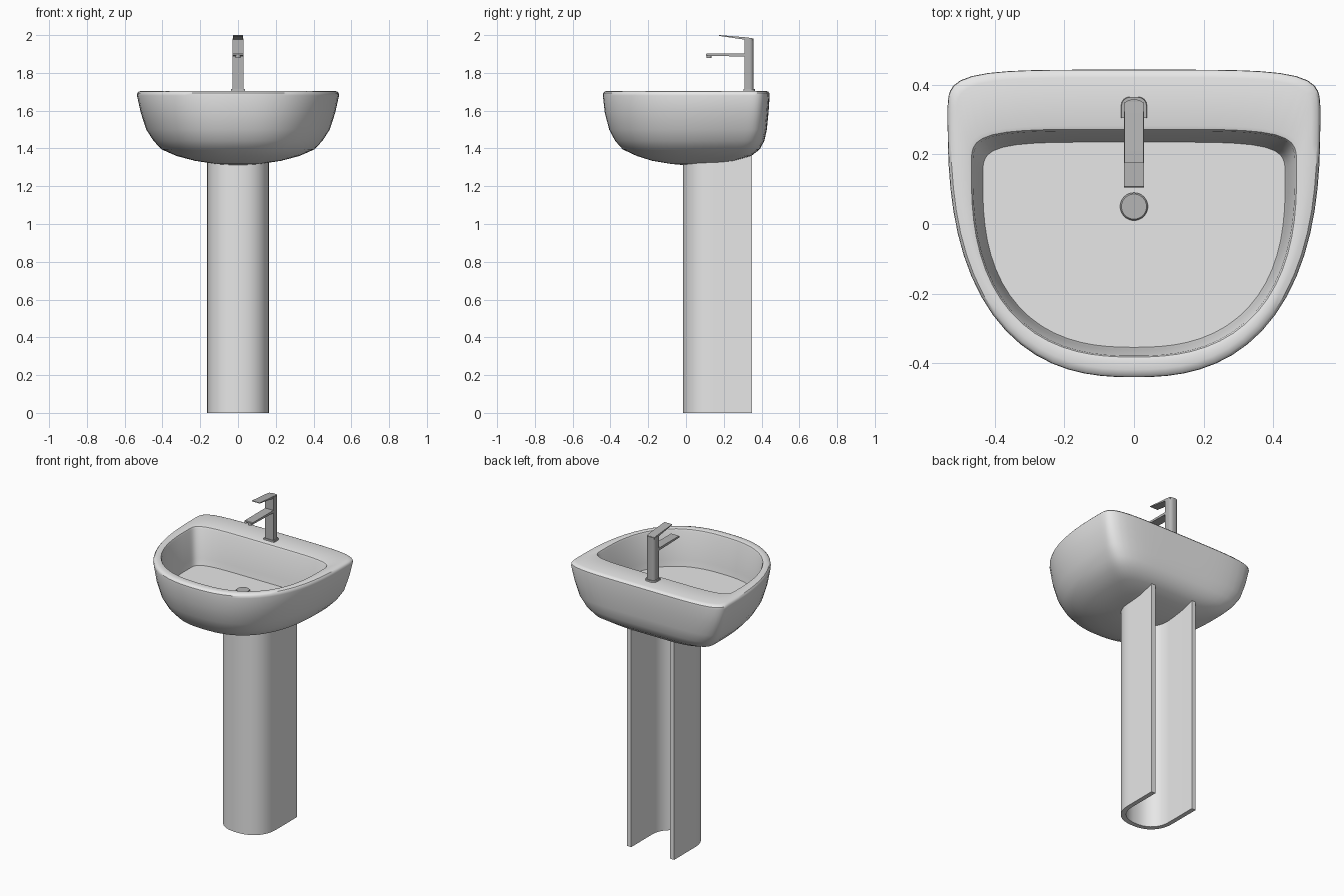
import bpy, bmesh, math

if "Cube" in bpy.data.objects:
    bpy.data.objects.remove(bpy.data.objects["Cube"])


def material(name, v):
    m = bpy.data.materials.new(name)
    m.diffuse_color = (v, v, v, 1)
    m.use_nodes = True
    m.node_tree.nodes["Principled BSDF"].inputs["Base Color"].default_value = m.diffuse_color
    return m


CERAMIC = material("white ceramic", 0.8)
METAL = material("brushed metal", 0.46)


def finish(name, bm, mat, angle=35):
    bmesh.ops.recalc_face_normals(bm, faces=bm.faces)
    me = bpy.data.meshes.new(name)
    bm.to_mesh(me)
    bm.free()
    ob = bpy.data.objects.new(name, me)
    bpy.context.collection.objects.link(ob)
    me.materials.append(mat)
    bpy.ops.object.select_all(action='DESELECT')
    ob.select_set(True)
    bpy.context.view_layer.objects.active = ob
    bpy.ops.object.shade_smooth_by_angle(angle=math.radians(angle))
    return ob


def loft(name, rings, mat, angle=35):
    """Skin a stack of equal-length rings and cap both ends."""
    bm = bmesh.new()
    vs = [[bm.verts.new(p) for p in r] for r in rings]
    n = len(vs[0])
    for a, b in zip(vs, vs[1:]):
        for i in range(n):
            j = (i + 1) % n
            bm.faces.new((a[i], a[j], b[j], b[i]))
    bm.faces.new(vs[0])
    bm.faces.new(vs[-1])
    return finish(name, bm, mat, angle)


def d_ring(z, w, cy, front, back, n_back=5, n=72):
    """D-shaped outline: soft front curve, squarer back corners."""
    pts = []
    for i in range(n):
        t = 2 * math.pi * i / n
        c, s = math.cos(t), math.sin(t)
        e, h = (n_back, back - cy) if s > 0 else (2.5, cy - front)
        r = (abs(c) ** e + abs(s) ** e) ** (-1 / e)
        pts.append((w * c * r, cy + h * s * r, z))
    return pts


# Basin: underside, outer wall, rounded rim, inner wall, floor
basin = [
    (1.311, 0.03, 0.03, 0.00, 0.06, 2.5),
    (1.318, 0.12, 0.06, -0.08, 0.15, 3),
    (1.335, 0.23, 0.12, -0.18, 0.26, 4),
    (1.36, 0.325, 0.19, -0.26, 0.345, 4.5),
    (1.395, 0.405, 0.24, -0.335, 0.39, 5),
    (1.44, 0.447, 0.26, -0.375, 0.415, 5),
    (1.50, 0.486, 0.28, -0.407, 0.428, 5),
    (1.59, 0.515, 0.29, -0.43, 0.437, 5),
    (1.68, 0.535, 0.30, -0.44, 0.443, 5),
    (1.693, 0.533, 0.30, -0.439, 0.442, 5),
    (1.701, 0.526, 0.295, -0.432, 0.435, 5),
    (1.705, 0.510, 0.285, -0.418, 0.42, 5),
    (1.705, 0.477, 0.16, -0.391, 0.282, 5),
    (1.702, 0.467, 0.15, -0.382, 0.272, 5),
    (1.692, 0.462, 0.15, -0.378, 0.267, 5),
    (1.52, 0.442, 0.13, -0.361, 0.243, 5),
    (1.48, 0.434, 0.12, -0.354, 0.235, 5),
]
loft("basin", [d_ring(*b) for b in basin], CERAMIC)


# Pedestal: U-shaped shell, open at the back
def u_path(w, front, cy=0.15, back=0.35, n=32):
    pts = [(w, back)]
    for i in range(n + 1):
        t = math.pi * i / n
        c, s = math.cos(t), math.sin(t)
        r = (abs(c) ** 2.3 + abs(s) ** 2.3) ** (-1 / 2.3)
        pts.append((w * c * r, cy - (cy - front) * s * r))
    return pts + [(-w, back)]


outer, inner = u_path(0.163, -0.015), u_path(0.135, 0.015)
bm = bmesh.new()
cols = [[bm.verts.new((x, y, z)) for (x, y), z in
         ((o, 0), (o, 1.39), (i, 1.39), (i, 0))] for o, i in zip(outer, inner)]
for a, b in zip(cols, cols[1:]):
    for k in range(4):
        m = (k + 1) % 4
        bm.faces.new((a[k], a[m], b[m], b[k]))
bm.faces.new(cols[0])
bm.faces.new(cols[-1])
finish("pedestal", bm, CERAMIC)


# Tap column and foot: square front, rounded back corners
def column_ring(z, w, y0, y1, r):
    pts = [(-w, y0, z), (w, y0, z)]
    for cx, start in ((w - r, 0), (r - w, 90)):
        for k in range(5):
            t = math.radians(start + 22.5 * k)
            pts.append((cx + r * math.cos(t), y1 - r + r * math.sin(t), z))
    return pts


loft("tap_foot", [column_ring(1.70, 0.038, 0.303, 0.366, 0.025),
                  column_ring(1.714, 0.036, 0.305, 0.364, 0.025)], METAL)
loft("tap_column", [column_ring(1.71, 0.029, 0.31, 0.357, 0.02),
                    column_ring(1.983, 0.029, 0.31, 0.357, 0.02)], METAL)


# Spout and lever: side profiles extruded across x
def side_extrude(name, prof, w):
    loft(name, [[(s * w, y, z) for y, z in prof] for s in (-1, 1)], METAL)


side_extrude("tap_spout", [(0.315, 1.886), (0.315, 1.902), (0.108, 1.902),
                           (0.105, 1.899), (0.105, 1.891)], 0.028)
side_extrude("tap_lever", [(0.35, 1.97), (0.35, 1.984), (0.31, 1.989),
                           (0.175, 2.0), (0.175, 1.996), (0.31, 1.976)], 0.027)


# Round parts: aerator and drain plug
def disc_stack(name, y, rings, mat):
    loft(name, [[(r * math.cos(t * math.pi / 16), y + r * math.sin(t * math.pi / 16), z)
                 for t in range(32)] for r, z in rings], mat)


disc_stack("aerator", 0.122, [(0.014, 1.878), (0.014, 1.893)], METAL)
disc_stack("drain_plug", 0.05, [(0.04, 1.475), (0.04, 1.492), (0.036, 1.497)], METAL)
